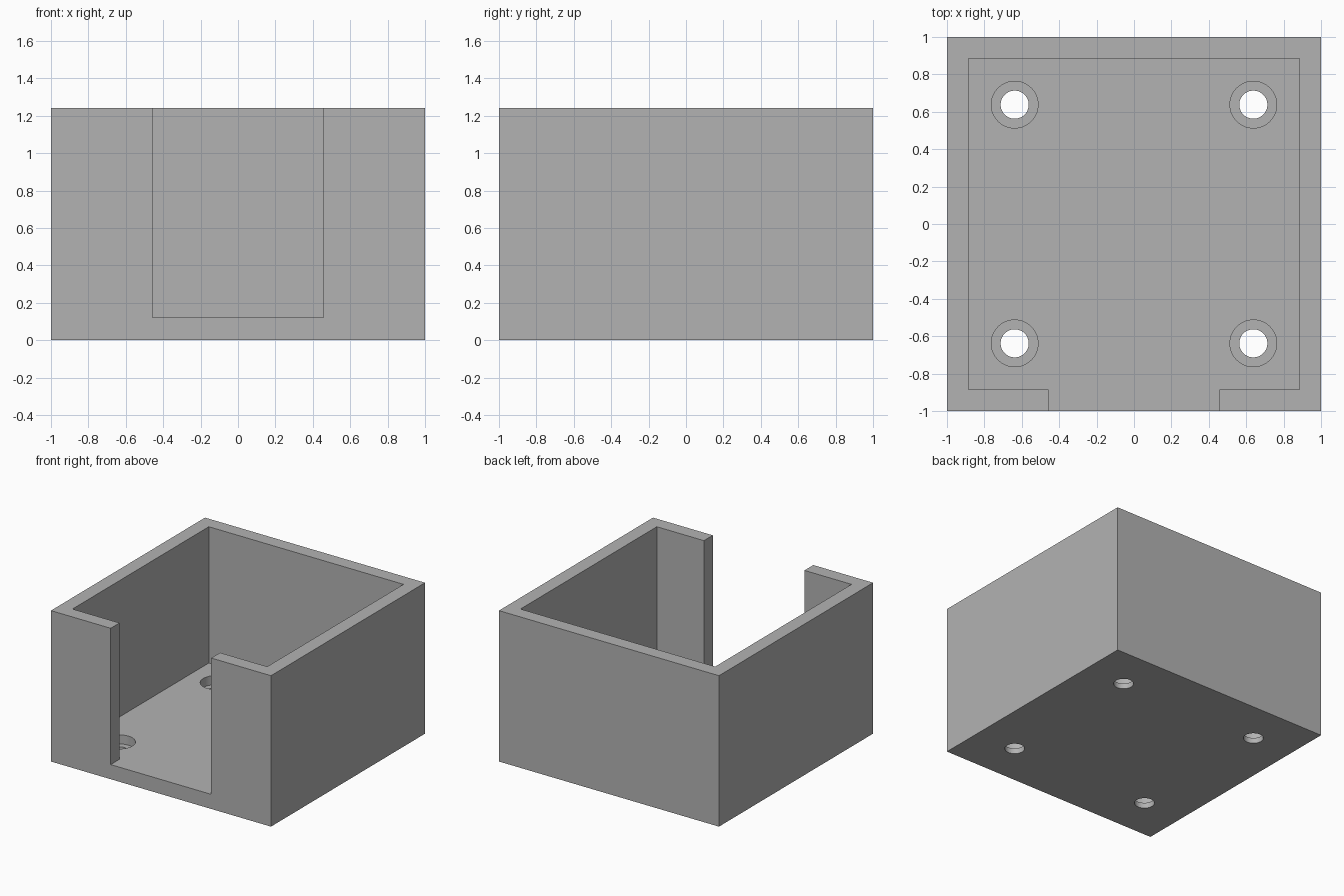
import bpy
import bmesh
from mathutils import Matrix, Vector

HEIGHT = 1.24
FLOOR = 0.12
INNER = 0.885
NOTCH = 0.457
HOLE = 0.638

default = bpy.data.objects.get("Cube")
if default:
    bpy.data.objects.remove(default, do_unlink=True)

grey = bpy.data.materials.new("plain grey")
grey.use_nodes = True
colour = (0.45, 0.45, 0.45, 1)
grey.diffuse_color = colour
grey.node_tree.nodes["Principled BSDF"].inputs["Base Color"].default_value = colour


def make_object(name, bm):
    mesh = bpy.data.meshes.new(name)
    bm.to_mesh(mesh)
    bm.free()
    mesh.materials.append(grey)
    obj = bpy.data.objects.new(name, mesh)
    bpy.context.collection.objects.link(obj)
    return obj


def box(name, low, high):
    low, high = Vector(low), Vector(high)
    bm = bmesh.new()
    place = Matrix.Translation((low + high) / 2) @ Matrix.Diagonal((high - low).to_4d())
    bmesh.ops.create_cube(bm, size=1, matrix=place)
    return make_object(name, bm)


def cylinder(name, x, y, radius, bottom, top):
    bm = bmesh.new()
    bmesh.ops.create_cone(bm, cap_ends=True, segments=64, radius1=radius, radius2=radius,
                          depth=top - bottom,
                          matrix=Matrix.Translation((x, y, (bottom + top) / 2)))
    return make_object(name, bm)


# Solid block, then the cavity and the front opening
tray = box("open_box", (-1, -1, 0), (1, 1, HEIGHT))
cutters = [
    box("cavity_cutter", (-INNER, -INNER, FLOOR), (INNER, INNER, 2)),
    box("front_opening_cutter", (-NOTCH, -2, FLOOR), (NOTCH, 0, 2)),
]

# Counterbored screw holes in the floor
for x in (-HOLE, HOLE):
    for y in (-HOLE, HOLE):
        cutters.append(cylinder("screw_hole_cutter", x, y, 0.075, -0.5, 0.5))
        cutters.append(cylinder("screw_head_cutter", x, y, 0.125, 0.045, 0.5))

for cutter in cutters:
    cutter.hide_render = True
    cutter.hide_viewport = True
    cut = tray.modifiers.new(cutter.name, 'BOOLEAN')
    cut.operation = 'DIFFERENCE'
    cut.solver = 'EXACT'
    cut.object = cutter

# Apply the cuts and remove the helpers
bpy.context.view_layer.update()
evaluated = tray.evaluated_get(bpy.context.evaluated_depsgraph_get())
finished = bpy.data.meshes.new_from_object(evaluated)
tray.modifiers.clear()
tray.data = finished
for cutter in cutters:
    bpy.data.objects.remove(cutter, do_unlink=True)

# Round hole walls, crisp edges
bpy.context.view_layer.objects.active = tray
tray.select_set(True)
bpy.ops.object.shade_smooth_by_angle()
